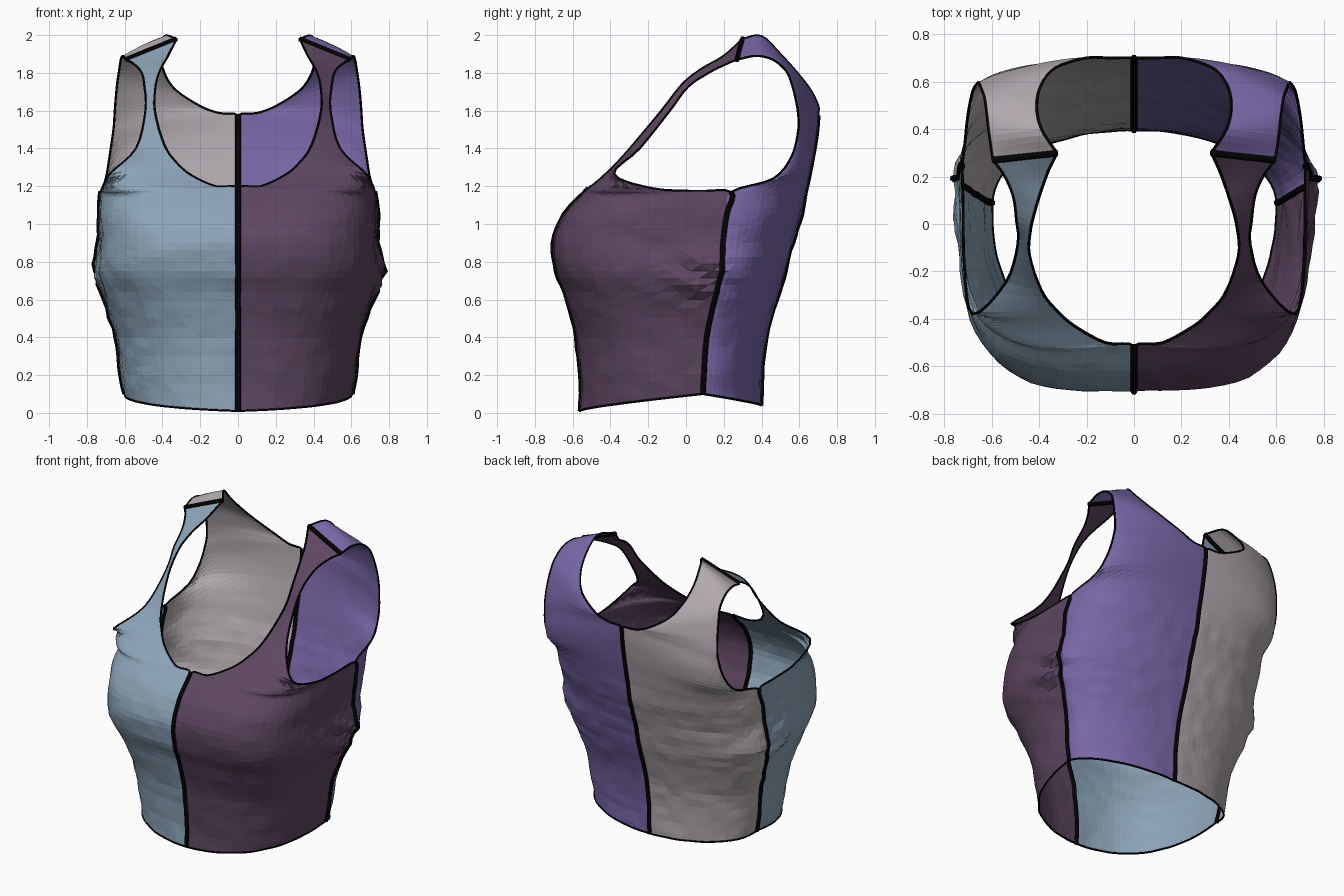
import bpy, bmesh, math
from mathutils import Vector, noise

if "Cube" in bpy.data.objects:
    bpy.data.objects.remove(bpy.data.objects["Cube"])


def material(name, r, g, b):
    m = bpy.data.materials.new(name)
    m.diffuse_color = (*[(c / 255) ** 2.2 for c in (r, g, b)], 1)
    m.use_nodes = True
    m.node_tree.nodes["Principled BSDF"].inputs["Base Color"].default_value = m.diffuse_color
    return m


BLUE = material("dusty_blue", 139, 163, 183)
PLUM = material("dark_plum", 94, 72, 97)
GREY = material("warm_grey", 176, 168, 173)
PURPLE = material("violet", 120, 103, 166)
BLACK = material("seam_black", 10, 10, 10)

# body levels: z, front y, half width, side seam y, back y
LEVELS = [(.2, -.56, .62, .095, .40), (.4, -.58, .645, .11, .425),
          (.6, -.63, .70, .15, .48), (.75, -.685, .745, .185, .525),
          (.9, -.705, .73, .195, .565), (1.05, -.645, .735, .215, .61)]

# every row: inner edge point, corner the row bulges towards, outer edge point
SHOULDER = ((.325, .30, 1.98), (.46, .285, 1.925), (.595, .27, 1.87))
front = [((0, -.56, .01), (.61, -.56, .03), (.60, .09, .10))]
front += [((0, f, z), (w, f, z), (w, s, z)) for z, f, w, s, b in LEVELS]
front += [
    ((0, -.515, 1.19), (.73, -.60, 1.125), (.725, .24, 1.17)),
    ((.12, -.50, 1.2), (.725, -.55, 1.175), (.72, .05, 1.175)),
    ((.25, -.43, 1.26), (.70, -.475, 1.225), (.715, -.18, 1.19)),
    ((.33, -.36, 1.33), (.56, -.405, 1.285), (.68, -.38, 1.265)),
    ((.39, -.28, 1.42), (.47, -.265, 1.41), (.54, -.245, 1.40)),
    ((.44, -.13, 1.60), (.465, -.11, 1.60), (.49, -.085, 1.60)),
    ((.435, -.02, 1.74), (.465, 0, 1.735), (.495, .01, 1.725)),
    ((.41, .08, 1.82), (.46, .10, 1.81), (.51, .12, 1.80)),
    ((.37, .20, 1.89), (.46, .20, 1.87), (.55, .21, 1.845)),
    SHOULDER]
back = [((0, .40, .04), (.60, .40, .05), (.60, .09, .10))]
back += [((0, b, z), (w, b, z), (w, s, z)) for z, f, w, s, b in LEVELS]
back += [
    ((0, .64, 1.20), (.72, .65, 1.18), (.725, .24, 1.17)),
    ((0, .67, 1.35), (.69, .685, 1.30), (.70, .46, 1.24)),
    ((0, .69, 1.47), (.61, .705, 1.42), (.68, .56, 1.36)),
    ((0, .70, 1.575), (.48, .71, 1.54), (.66, .595, 1.50)),
    ((.10, .70, 1.588), (.46, .71, 1.59), (.655, .595, 1.57)),
    ((.20, .70, 1.625), (.45, .70, 1.64), (.65, .585, 1.64)),
    ((.33, .66, 1.71), (.50, .645, 1.74), (.64, .56, 1.74)),
    ((.39, .59, 1.80), (.52, .58, 1.82), (.63, .53, 1.81)),
    ((.41, .50, 1.90), (.53, .50, 1.90), (.62, .46, 1.87)),
    ((.39, .40, 1.995), (.50, .39, 1.96), (.61, .37, 1.89)),
    SHOULDER]
# squareness of the cross-section by height
FRONT_N = [(0, 2.3), (.4, 2.7), (.75, 3.5), (1.0, 3.8), (1.2, 3.6), (1.35, 3)]
BACK_N = [(0, 2.0), (.9, 2.2), (1.2, 2.7), (1.35, 2.6), (1.6, 2.0)]
BODY_KEYS = 7      # key row where side seam turns into armhole
SUB, COLS = 4, 26


def lookup(table, z):
    for (z0, a), (z1, b) in zip(table, table[1:]):
        if z < z1:
            return a + (b - a) * max(z - z0, 0) / (z1 - z0)
    return table[-1][1]


def spline(keys):
    """Smooth (Catmull-Rom) path through the key points."""
    p = [Vector(k) for k in keys]
    p = [p[0] * 2 - p[1]] + p + [p[-1] * 2 - p[-2]]
    out = []
    for i in range(1, len(p) - 2):
        a, b, c, d = p[i - 1:i + 3]
        for s in range(SUB):
            t = s / SUB
            q = (b * 2 + (c - a) * t + (a * 2 - b * 5 + c * 4 - d) * t * t
                 + (b * 3 - a - c * 3 + d) * t ** 3) * .5
            q.x = max(q.x, 0)
            out.append(q)
    return out + [p[-2]]


def row_points(l, c, r, n):
    """Rounded-corner curve from l to r, evenly resampled."""
    dense = []
    for i in range(121):
        t = math.pi / 2 * i / 120
        a, b = math.sin(t) ** (2 / n), max(math.cos(t), 0) ** (2 / n)
        dense.append(c + (l - c) * (1 - a) + (r - c) * (1 - b))
    dense[0], dense[-1] = l.copy(), r.copy()
    dist = [0]
    for p, q in zip(dense, dense[1:]):
        dist.append(dist[-1] + (q - p).length)
    out, j = [], 0
    for i in range(COLS + 1):
        d = dist[-1] * i / COLS
        while j < 119 and dist[j + 1] < d:
            j += 1
        f = (d - dist[j]) / max(dist[j + 1] - dist[j], 1e-9)
        out.append(dense[j].lerp(dense[j + 1], min(f, 1)))
    return out


def wrinkle(p):
    """Cloth folds, strongest around the side seams."""
    outer = min(abs(p.x) / .6, 1)
    side = math.exp(-((p.y - .12) / .22) ** 2 - ((p.z - .72) / .17) ** 2) * outer
    calm = 1 if p.z < 1.05 else max(.2, 1 - (p.z - 1.05) * 5)
    folds = noise.noise(Vector((p.x * 2, p.y * 5, p.z * 13 + p.y * 5)))
    fine = noise.noise(p * 10)
    out = Vector((p.x, p.y - .05, 0)).normalized()
    return p + out * (folds * (.045 * side + .004 * calm)
                      + fine * .006 * calm + .015 * side)


def panel(name, keys, sign, is_back, mat):
    lines = [spline(col) for col in zip(*keys)]
    grid = []
    for l, c, r in zip(*lines):
        pts = row_points(l, c, r, lookup(BACK_N if is_back else FRONT_N, l.z))
        grid.append([wrinkle(Vector((p.x * sign, p.y, p.z))) for p in pts])
    bm = bmesh.new()
    vs = [[bm.verts.new(p) for p in row] for row in grid]
    for i in range(len(vs) - 1):
        for j in range(COLS):
            a, b, c, d = vs[i][j], vs[i][j + 1], vs[i + 1][j + 1], vs[i + 1][j]
            tris = ((a, b, c), (a, c, d)) if (i + j) % 2 else ((a, b, d), (b, c, d))
            for f in tris:
                bm.faces.new(f[::-1] if (sign < 0) != is_back else f)
    me = bpy.data.meshes.new(name)
    bm.to_mesh(me)
    bm.free()
    me.materials.append(mat)
    bpy.context.collection.objects.link(bpy.data.objects.new(name, me))
    return grid


def piping(name, pts, radius):
    """Thin black cord along a panel edge."""
    cu = bpy.data.curves.new(name + "_path", 'CURVE')
    cu.dimensions = '3D'
    cu.bevel_depth, cu.bevel_resolution, cu.use_fill_caps = radius, 1, True
    sp = cu.splines.new('POLY')
    sp.points.add(len(pts) - 1)
    for q, p in zip(sp.points, pts):
        q.co = (*p, 1)
    tmp = bpy.data.objects.new(name + "_path", cu)
    bpy.context.collection.objects.link(tmp)
    bpy.context.view_layer.update()
    deps = bpy.context.evaluated_depsgraph_get()
    me = bpy.data.meshes.new_from_object(tmp.evaluated_get(deps))
    bpy.data.objects.remove(tmp)
    me.materials.clear()
    me.materials.append(BLACK)
    bpy.context.collection.objects.link(bpy.data.objects.new(name, me))


SEAM, EDGE = .015, .006
for sign, side, fmat, bmat in ((-1, "right", BLUE, GREY), (1, "left", PLUM, PURPLE)):
    for part, keys, is_back, mat, neck_key in (("front", front, False, fmat, 7),
                                               ("back", back, True, bmat, 10)):
        tag = part + "_" + side
        g = panel(tag + "_panel", keys, sign, is_back, mat)
        inner, outer = [r[0] for r in g], [r[-1] for r in g]
        n, a = neck_key * SUB, BODY_KEYS * SUB
        # bound edges
        piping(tag + "_hem", g[0], EDGE)
        piping(tag + "_neckline", inner[n:], EDGE)
        piping(tag + "_armhole", outer[a:], EDGE)
        # seams
        if sign > 0:
            piping("centre_" + part + "_seam", inner[:n + 1], SEAM)
        if not is_back:
            piping(side + "_side_seam", outer[:a + 1], SEAM)
            piping(side + "_shoulder_seam", g[-1], SEAM)
